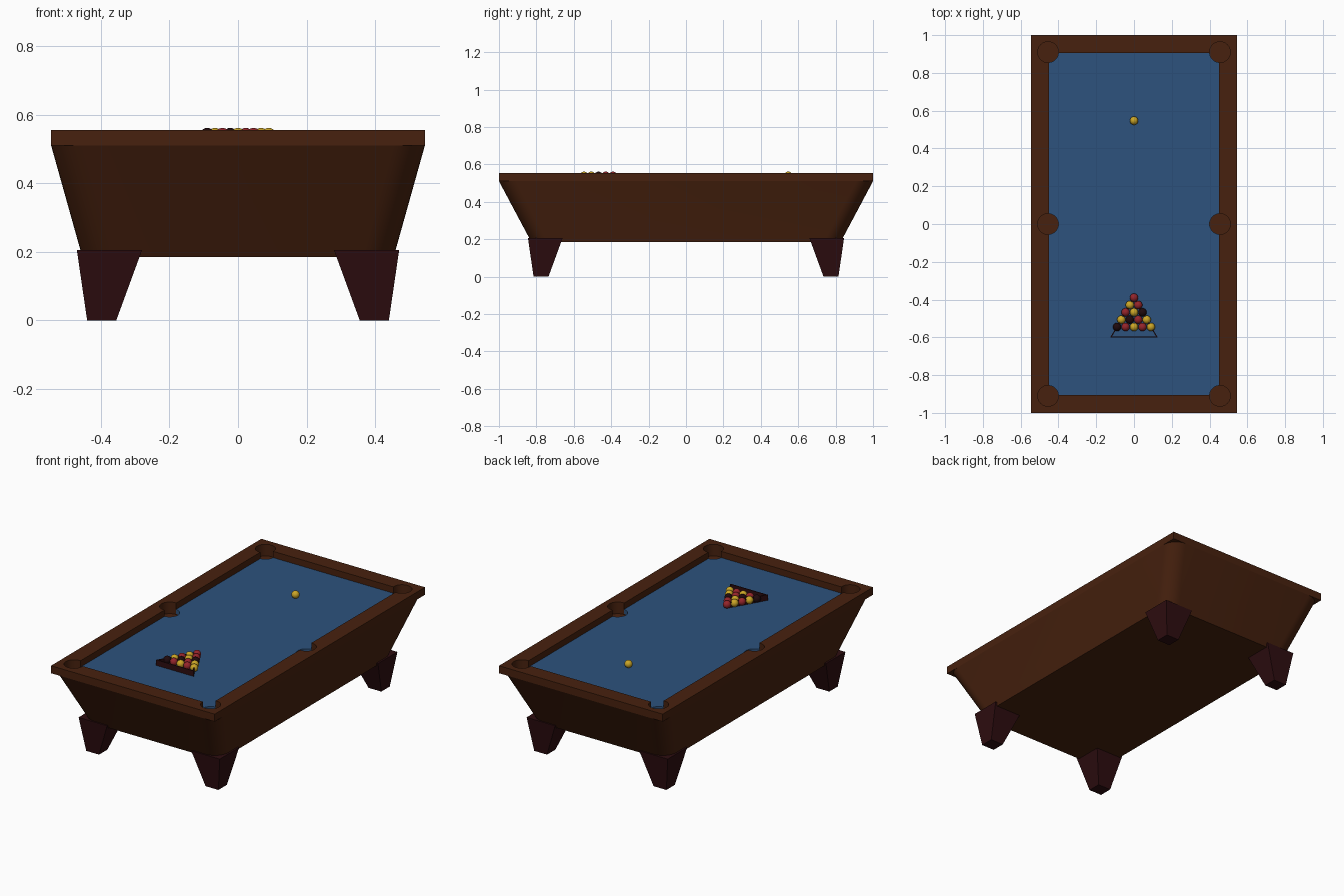
import bpy, bmesh, math
from mathutils import Matrix

if "Cube" in bpy.data.objects:
    bpy.data.objects.remove(bpy.data.objects["Cube"])


def material(name, rgb):
    m = bpy.data.materials.new(name)
    m.diffuse_color = (*rgb, 1)
    m.use_nodes = True
    m.node_tree.nodes["Principled BSDF"].inputs["Base Color"].default_value = m.diffuse_color
    return m


WOOD = material("brown_wood", (0.064, 0.0155, 0.0045))
CLOTH = material("blue_cloth", (0.026, 0.084, 0.205))
MAHOGANY = material("dark_mahogany", (0.027, 0.004, 0.005))
RED = material("red_ball", (0.30, 0.018, 0.024))
YELLOW = material("yellow_ball", (0.60, 0.38, 0.02))
BLACK = material("black_ball", (0.014, 0.003, 0.004))


def finish(name, bm, mat=None):
    bmesh.ops.recalc_face_normals(bm, faces=bm.faces)
    me = bpy.data.meshes.new(name)
    bm.to_mesh(me)
    bm.free()
    ob = bpy.data.objects.new(name, me)
    bpy.context.collection.objects.link(ob)
    if mat:
        me.materials.append(mat)
    return ob


def loft(name, loops, mat=None):
    """Closed solid through a stack of equal-length point loops."""
    bm = bmesh.new()
    rings = [[bm.verts.new(p) for p in loop] for loop in loops]
    n = len(rings[0])
    for a, b in zip(rings, rings[1:]):
        for i in range(n):
            j = (i + 1) % n
            bm.faces.new((a[i], a[j], b[j], b[i]))
    bm.faces.new(rings[0])
    bm.faces.new(rings[-1])
    return finish(name, bm, mat)


def rect(x0, x1, y0, y1, z):
    return [(x0, y0, z), (x1, y0, z), (x1, y1, z), (x0, y1, z)]


def box(name, hx, hy, z0, z1, mat=None):
    return loft(name, [rect(-hx, hx, -hy, hy, z) for z in (z0, z1)], mat)


def round_rect(hx, hy, r, z, steps=8):
    pts = []
    for q, (sx, sy) in enumerate(((1, 1), (-1, 1), (-1, -1), (1, -1))):
        for i in range(steps + 1):
            a = math.pi / 2 * (q + i / steps)
            pts.append((sx * (hx - r) + r * math.cos(a),
                        sy * (hy - r) + r * math.sin(a), z))
    return pts


def activate(ob):
    bpy.ops.object.select_all(action='DESELECT')
    ob.select_set(True)
    bpy.context.view_layer.objects.active = ob


def cut(ob, *cutters):
    activate(ob)
    for c in cutters:
        mod = ob.modifiers.new("cut", 'BOOLEAN')
        mod.operation = 'DIFFERENCE'
        mod.solver = 'EXACT'
        mod.object = c
        bpy.ops.object.modifier_apply(modifier=mod.name)


def smooth(ob):
    activate(ob)
    bpy.ops.object.shade_smooth_by_angle(angle=math.radians(30))


# Cutters: playing area opening and six pockets
recess = box("opening_cutter", 0.45, 0.905, 0.49, 0.62)
bm = bmesh.new()
for x in (-0.455, 0.455):
    for y in (-0.91, 0, 0.91):
        bmesh.ops.create_cone(bm, cap_ends=True, segments=32, radius1=0.055, radius2=0.055,
                              depth=0.115, matrix=Matrix.Translation((x, y, 0.5425)))
pockets = finish("pocket_cutter", bm)

# Tapered body with rounded corners
body = loft("table_body", [round_rect(0.454, 0.827, 0.09, 0.185),
                           round_rect(0.545, 1.0, 0.09, 0.51)], WOOD)
cut(body, recess, pockets)
smooth(body)

# Rail frame
rail = box("rail_frame", 0.545, 1.0, 0.51, 0.555, WOOD)
cut(rail, recess, pockets)
smooth(rail)

# Cloth slab
cloth = box("cloth_bed", 0.45, 0.905, 0.49, 0.517, CLOTH)
cut(cloth, pockets)
smooth(cloth)

for c in (recess, pockets):
    bpy.data.objects.remove(c)

# Tapered legs
for sx, side in ((-1, "left"), (1, "right")):
    for sy, end in ((-1, "front"), (1, "back")):
        loft(f"leg_{end}_{side}",
             [rect(sx * 0.355, sx * 0.44, sy * 0.735, sy * 0.815, 0),
              rect(sx * 0.28, sx * 0.47, sy * 0.66, sy * 0.845, 0.205)], MAHOGANY)

# Triangular ball rack: thin walls between an outer and an inner triangle
def triangle(radius, z):
    return [(radius * math.cos(a), -0.528 + radius * math.sin(a), z)
            for a in (math.radians(d) for d in (90, 210, 330))]


bm = bmesh.new()
loops = [[bm.verts.new(p) for p in triangle(r, z)]
         for r, z in ((0.145, 0.517), (0.145, 0.55), (0.134, 0.55), (0.134, 0.517))]
for k in range(4):
    a, b = loops[k], loops[(k + 1) % 4]
    for i in range(3):
        j = (i + 1) % 3
        bm.faces.new((a[i], a[j], b[j], b[i]))
finish("ball_rack", bm, MAHOGANY)


# Balls: racked rows plus a single ball at the far end
def ball(name, x, y, mat):
    bm = bmesh.new()
    bmesh.ops.create_uvsphere(bm, u_segments=24, v_segments=14, radius=0.0222,
                              matrix=Matrix.Translation((x, y, 0.539)))
    smooth(finish(name, bm, mat))


COLOURS = {"R": RED, "Y": YELLOW, "K": BLACK}
for row, colours in enumerate(("R", "YR", "RYK", "YKRY", "KRYRY")):
    for i, c in enumerate(colours):
        ball(f"ball_{row + 1}_{i + 1}", (i - row / 2) * 0.0448, -0.39 - row * 0.0388, COLOURS[c])
ball("single_ball", 0, 0.547, YELLOW)
